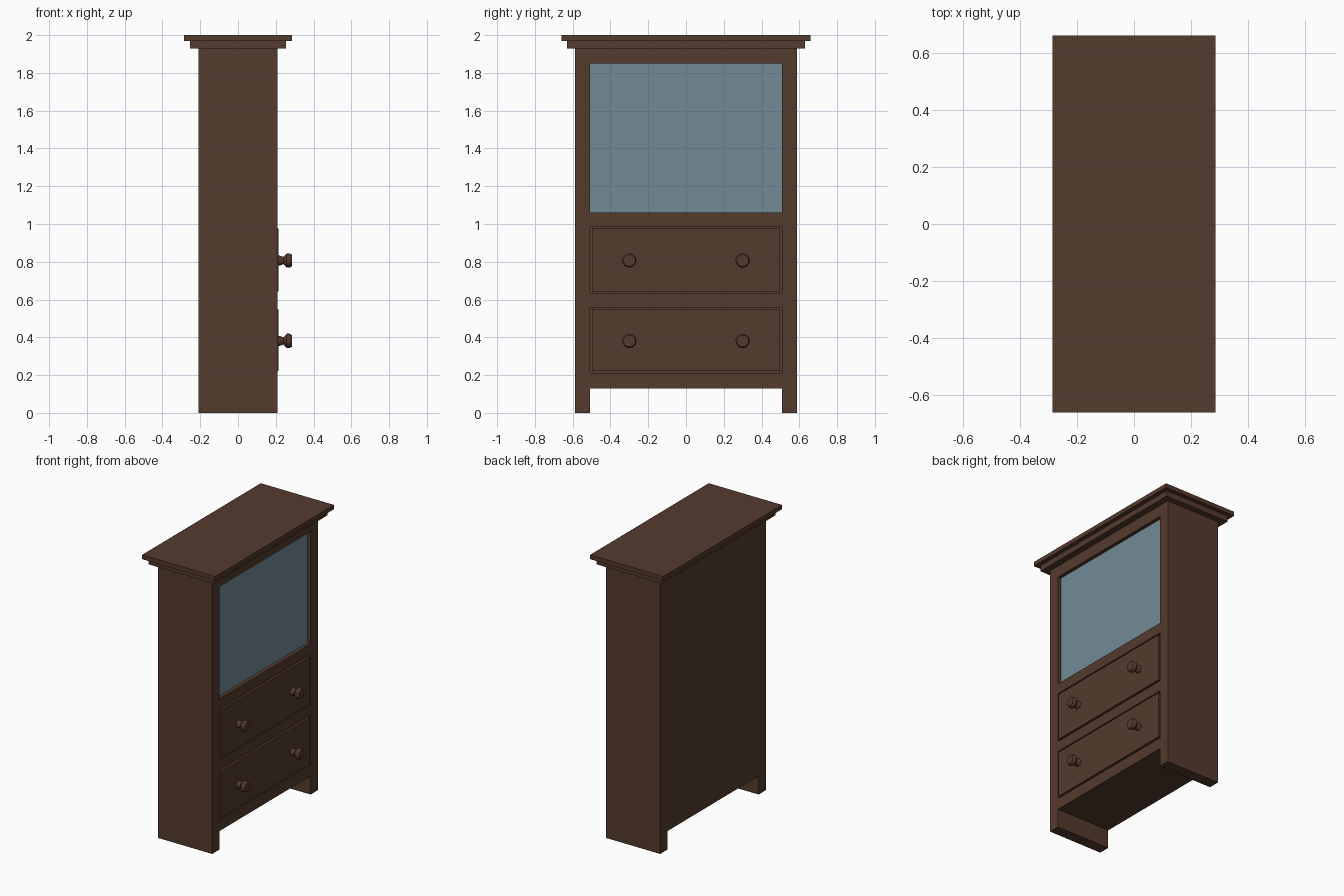
import bpy, bmesh
from math import cos, sin, tau

if "Cube" in bpy.data.objects:
    bpy.data.objects.remove(bpy.data.objects["Cube"])


def material(name, rgb):
    m = bpy.data.materials.new(name)
    m.diffuse_color = (*rgb, 1)
    m.use_nodes = True
    m.node_tree.nodes["Principled BSDF"].inputs["Base Color"].default_value = m.diffuse_color
    return m


WOOD = material("dark_wood", (0.09, 0.043, 0.027))
GLASS = material("glass", (0.17, 0.26, 0.31))


def finish(name, bm, mat):
    bmesh.ops.recalc_face_normals(bm, faces=bm.faces)
    me = bpy.data.meshes.new(name)
    bm.to_mesh(me)
    bm.free()
    me.materials.append(mat)
    ob = bpy.data.objects.new(name, me)
    bpy.context.collection.objects.link(ob)
    return ob


def box(name, x, y, z, mat=WOOD):
    """Box from (min, max) ranges."""
    bm = bmesh.new()
    bmesh.ops.create_cube(bm, size=1)
    for v in bm.verts:
        v.co = [r[0] if c < 0 else r[1] for c, r in zip(v.co, (x, y, z))]
    return finish(name, bm, mat)


def knob(name, y, z, sides=16):
    """Turned knob, lathed around the x axis."""
    profile = [(0.205, 0.026), (0.222, 0.026), (0.24, 0.019),
               (0.258, 0.038), (0.272, 0.038), (0.285, 0.031)]
    bm = bmesh.new()
    rings = [[bm.verts.new((x, y + r * cos(tau * i / sides), z + r * sin(tau * i / sides)))
              for i in range(sides)] for x, r in profile]
    for a, b in zip(rings, rings[1:]):
        for i in range(sides):
            j = (i + 1) % sides
            bm.faces.new((a[i], a[j], b[j], b[i]))
    bm.faces.new(rings[0])
    bm.faces.new(rings[-1])
    return finish(name, bm, WOOD)


D, W, IN = 0.21, 0.587, 0.508   # half depth, half width, inner half width

# Side panels that run down into the feet
for side, s in (("left", -1), ("right", 1)):
    box(f"{side}_side_panel", (-D, D), sorted((s * IN, s * W)), (0, 1.93))

# Back panel and full-depth rails / shelves
box("back_panel", (-D, -D + 0.02), (-IN, IN), (0.13, 1.93))
for name, z in (("bottom_rail", (0.13, 0.21)), ("drawer_divider", (0.558, 0.632)),
                ("middle_rail", (0.987, 1.06)), ("top_rail", (1.85, 1.93))):
    box(name, (-D + 0.02, D), (-IN, IN), z)

# Stepped cornice
box("lower_cornice", (-0.255, 0.255), (-0.63, 0.63), (1.93, 1.97))
box("top_board", (-0.285, 0.285), (-0.66, 0.66), (1.97, 2.0))

# Recessed glass pane
box("glass_pane", (0.175, 0.185), (-IN, IN), (1.06, 1.85), GLASS)

# Drawers with a narrow gap around each front, two knobs apiece
for name, z0, z1 in (("lower", 0.21, 0.558), ("upper", 0.632, 0.987)):
    box(f"{name}_drawer_body", (-D + 0.02, 0.19), (-IN, IN), (z0, z1))
    box(f"{name}_drawer_front", (0.19, 0.214), (-0.497, 0.497), (z0 + 0.011, z1 - 0.011))
    for side, y in (("left", -0.3), ("right", 0.3)):
        knob(f"{name}_{side}_knob", y, (z0 + z1) / 2 - 0.003)
